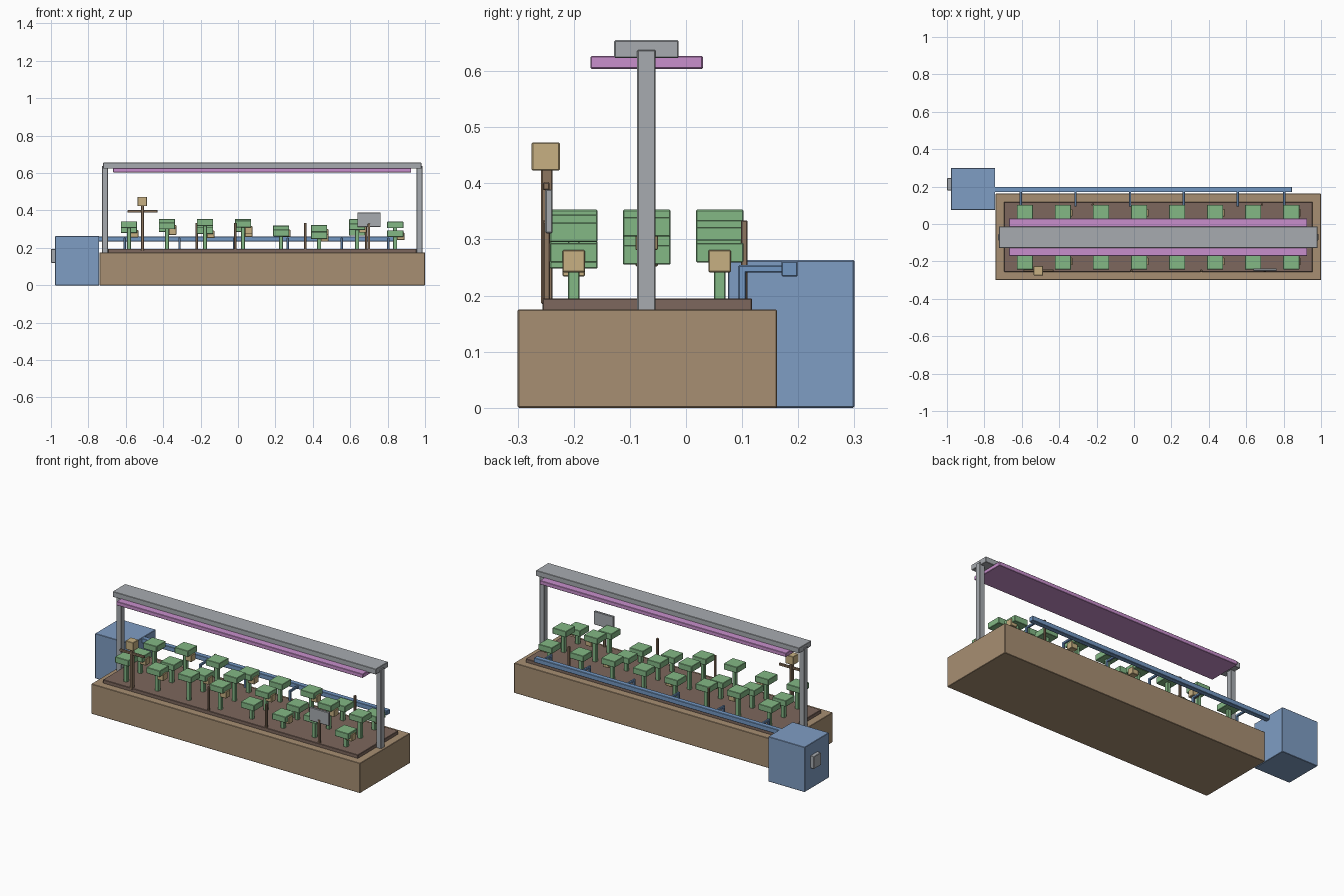
import bpy

if "Cube" in bpy.data.objects:
    bpy.data.objects.remove(bpy.data.objects["Cube"])


def material(name, r, g, b):
    m = bpy.data.materials.new(name)
    m.use_nodes = True
    m.diffuse_color = (r, g, b, 1)
    m.node_tree.nodes["Principled BSDF"].inputs["Base Color"].default_value = (r, g, b, 1)
    return m


WOOD = material("planter wood", .39, .275, .17)
SOIL = material("soil brown", .205, .136, .109)
STAKE = material("stake brown", .27, .18, .115)
GREEN = material("leaf green", .227, .479, .235)
BLUE = material("tank blue", .212, .337, .552)
PIPE = material("pipe blue", .17, .31, .54)
GREY = material("metal grey", .39, .41, .434)
PINK = material("lamp pink", .578, .275, .604)
TAN = material("straw tan", .57, .434, .223)


def box(name, x, y, z, mat, bevel=.002):
    """Box from (min, max) ranges with a slightly softened edge."""
    bpy.ops.mesh.primitive_cube_add(
        size=1, location=[(lo + hi) / 2 for lo, hi in (x, y, z)])
    ob = bpy.context.object
    ob.name = name
    ob.scale = [hi - lo for lo, hi in (x, y, z)]
    bpy.ops.object.transform_apply(location=False, rotation=False, scale=True)
    ob.data.materials.append(mat)
    mod = ob.modifiers.new("soft edge", "BEVEL")
    mod.width = bevel
    mod.segments = 1
    return ob


def around(c, width):
    return (c - width / 2, c + width / 2)


GROUND = .195

# Planter and soil bed
box("planter_box", (-.74, 1), (-.3, .162), (0, .175), WOOD)
box("soil_bed", (-.695, .955), (-.256, .118), (.165, GROUND), SOIL)

# Water tank with side valve
box("water_tank", (-.978, -.742), (.075, .3), (0, .263), BLUE)
box("tank_valve", (-1, -.97), (.18, .245), (.12, .193), GREY)

# Irrigation pipe with drippers
box("main_pipe", (-.75, .845), (.17, .199), (.234, .261), PIPE)
for x in (-.605, -.313, -.021, .266, .555, .803):
    box("dripper_arm", around(x, .012), (.093, .175), (.241, .254), PIPE)
    box("dripper_drop", around(x, .012), (.093, .107), (.185, .254), PIPE)

# Light gantry
for x in (-.711, .971):
    box("gantry_post", around(x, .031), (-.087, -.054), (.17, .638), GREY)
box("gantry_beam", (-.722, .981), (-.128, -.013), (.623, .655), GREY)
box("grow_lamp", (-.668, .926), (-.17, .03), (.604, .627), PINK)

# Plants: leaf top heights for each row, front to back
rows = {
    -.2: (.342, .335, .353, .345, .297, .283, .33, .294),
    -.07: (.315, .32, .31, .353, .318, .29, .353, .34),
    .06: (.325, .353, .335, .32, .32, .322, .3, .294),
}
for r, (y, tops) in enumerate(rows.items()):
    for c, top in enumerate(tops):
        x = -.583 + c * .2033
        box("plant_stem", around(x, .022), around(y, .021), (.185, top - .02), GREEN)
        box("plant_leaf", around(x, .087), around(y, .085), (top - .035, top), GREEN)
        if (r + c) % 2:
            fz = GROUND + .67 * (top - GROUND)
            box("plant_fruit", around(x + .03, .04), around(y, .04),
                around(fz, .04), TAN)

# Support stakes
for x, y in ((-.015, -.25), (.36, -.25), (-.22, .104), (.685, .104)):
    box("support_stake", around(x, .012), around(y, .012), (.185, .334), STAKE)

# Scarecrow
box("scarecrow_post", around(-.511, .016), (-.258, -.238), (.185, .43), STAKE)
box("scarecrow_arms", (-.59, -.43), (-.255, -.243), (.388, .402), STAKE)
box("scarecrow_head", (-.536, -.486), (-.275, -.225), (.423, .473), TAN)

# Sign
box("sign_post", around(.7, .014), (-.254, -.242), (.185, .33), STAKE)
box("sign_board", (.638, .763), (-.251, -.238), (.311, .389), GREY)
